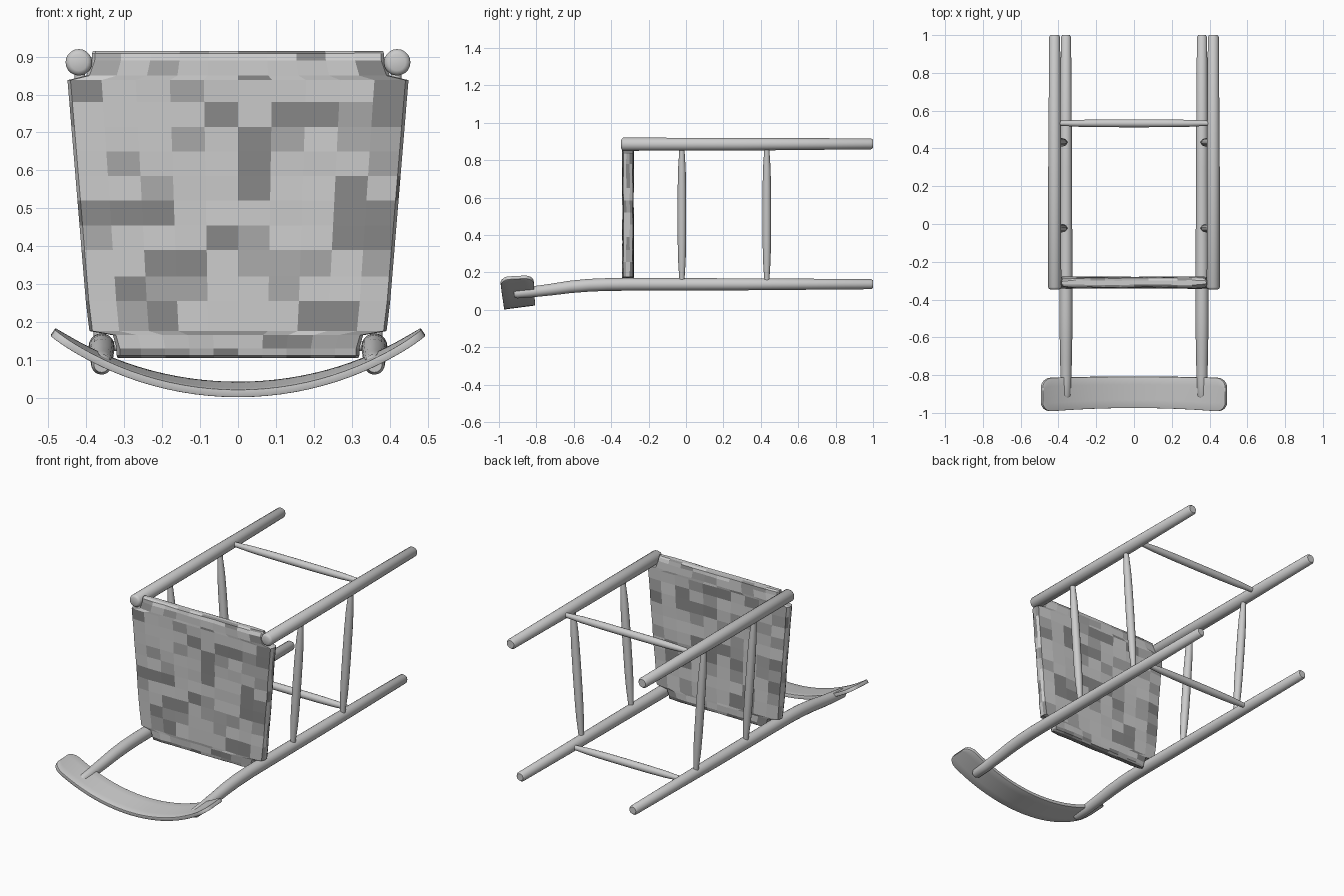
import bpy, bmesh, math, random
from mathutils import Vector

if "Cube" in bpy.data.objects:
    bpy.data.objects.remove(bpy.data.objects["Cube"])

random.seed(4)


def finish(name, bm, smooth=True):
    bmesh.ops.recalc_face_normals(bm, faces=bm.faces)
    me = bpy.data.meshes.new(name)
    bm.to_mesh(me)
    bm.free()
    ob = bpy.data.objects.new(name, me)
    bpy.context.collection.objects.link(ob)
    if smooth:
        bpy.ops.object.select_all(action='DESELECT')
        ob.select_set(True)
        bpy.context.view_layer.objects.active = ob
        bpy.ops.object.shade_smooth_by_angle(angle=math.radians(35))
    return ob


def loft(bm, rings):
    """Skin a list of closed point rings and cap both ends."""
    vs = [[bm.verts.new(p) for p in r] for r in rings]
    n = len(vs[0])
    for a, b in zip(vs, vs[1:]):
        for i in range(n):
            bm.faces.new((a[i], a[(i + 1) % n], b[(i + 1) % n], b[i]))
    bm.faces.new(vs[0])
    bm.faces.new(vs[-1])


def tube(name, pts, sides=20):
    """Round bar through (x, y, z, radius) stations."""
    P = [Vector(p[:3]) for p in pts]
    rings = []
    for i, p in enumerate(P):
        t = (P[min(i + 1, len(P) - 1)] - P[max(i - 1, 0)]).normalized()
        ref = Vector((0, 0, 1)) if abs(t.x) > 0.9 else Vector((1, 0, 0))
        u = t.cross(ref).normalized()
        v = t.cross(u)
        rings.append([p + pts[i][3] * (u * math.cos(a) + v * math.sin(a))
                      for a in (2 * math.pi * k / sides for k in range(sides))])
    bm = bmesh.new()
    loft(bm, rings)
    return finish(name, bm)


def spindle(name, a, b, r):
    """Rung that narrows at both ends."""
    a, b = Vector(a), Vector(b)
    prof = [(0, .6), (.05, .68), (.15, .88), (.3, .98), (.5, 1),
            (.7, .98), (.85, .88), (.95, .68), (1, .6)]
    return tube(name, [(*a.lerp(b, t), r * k) for t, k in prof], 14)


for s, side in ((-1, "left"), (1, "right")):
    # front legs
    x = 0.42 * s
    tube("front_leg_" + side, [(x, -.347, .885, .022), (x, -.343, .885, .030), (x, -.335, .885, .035),
                               (x, .3, .885, .034), (x, .99, .887, .029), (x, 1, .887, .022)])
    # rear legs bending back into the posts
    x = 0.36 * s
    tube("rear_leg_" + side, [(x, 1, .137, .020), (x, .99, .137, .027), (x, .3, .136, .032),
                              (x, -.3, .136, .034), (x, -.42, .135, .034), (x, -.52, .131, .034),
                              (x, -.62, .122, .033), (x, -.72, .108, .031), (x, -.82, .096, .029),
                              (x, -.905, .088, .027), (x, -.92, .087, .020)])
    # side rungs
    for k, y in ((1, -.022), (2, .432)):
        spindle(f"side_rung_{side}_{k}", (.418 * s, y, .862), (.366 * s, y, .155), .023)

# front and rear rungs
spindle("front_rung", (-.41, .533, .886), (.41, .533, .886), .021)
spindle("rear_rung", (-.35, .533, .137), (.35, .533, .137), .021)

# woven seat: lofted slab notched round the legs: (z, half width, half thickness)
rows = [(.105, .318, .012), (.112, .32, .024), (.13, .32, .030), (.165, .33, .032), (.176, .392, .032)]
for z in (.255, .32, .39, .455, .52, .585, .65, .715, .78):
    rows.append((z, .395 + .055 * (z - .175) / .665, .032))
rows += [(.838, .45, .032), (.85, .40, .032), (.89, .386, .030), (.908, .385, .024), (.915, .383, .012)]
COLS, YC = 10, -.31
rings = []
for z, w, h in rows:
    ring = []
    for sgn in (-1, 1):
        line = [(-w, .3), (-w + .008, .8)]
        line += [(w * (2 * i / COLS - 1), 1) for i in range(1, COLS)]
        line += [(w - .008, .8), (w, .3)]
        for x, k in (line if sgn < 0 else line[::-1]):
            dip = .006 * max(0, 1 - (x / .4) ** 2) * max(0, 1 - ((z - .51) / .4) ** 2)
            ring.append((x, YC + sgn * (h * k - dip + random.uniform(-.003, .002)), z))
    rings.append(ring)
bm = bmesh.new()
loft(bm, rings)
for f in bm.faces:
    f.material_index = random.randrange(5)
seat = finish("woven_seat", bm, False)
for i, g in enumerate((.25, .4, .52, .65, .8)):
    m = bpy.data.materials.new(f"weave_grey_{i}")
    m.diffuse_color = (g, g, g, 1)
    m.use_nodes = True
    m.node_tree.nodes["Principled BSDF"].inputs["Base Color"].default_value = m.diffuse_color
    seat.data.materials.append(m)

# curved back slat with rounded ends
R, N, RC = .86, 40, .05
XM = .488
stations = [XM * math.sin(math.pi / 2 * (2 * i / N - 1)) for i in range(N + 1)]
bm = bmesh.new()
prev = None
for x in stations:
    e = (x / XM) ** 2
    lo, hi = -.973 - .022 * e, -.808 - .007 * e
    d = max(0, abs(x) - (XM - RC))
    cut = RC - math.sqrt(max(0, RC * RC - d * d))
    z0 = .022 + R - math.sqrt(R * R - x * x)
    cur = []
    for k in range(5):
        y = lo + cut + (hi - lo - 2 * cut) * k / 4
        cur.append(bm.verts.new((x, y, z0 + .13 * (1 - .6 * e) * (y + .89))))
    if prev:
        for k in range(4):
            bm.faces.new((prev[k], cur[k], cur[k + 1], prev[k + 1]))
    prev = cur
slat = finish("back_slat", bm)
sol = slat.modifiers.new("thickness", 'SOLIDIFY')
sol.thickness, sol.offset = .02, 0
bev = slat.modifiers.new("soft_edge", 'BEVEL')
bev.width, bev.segments, bev.limit_method = .004, 2, 'ANGLE'
bev.angle_limit = math.radians(50)
